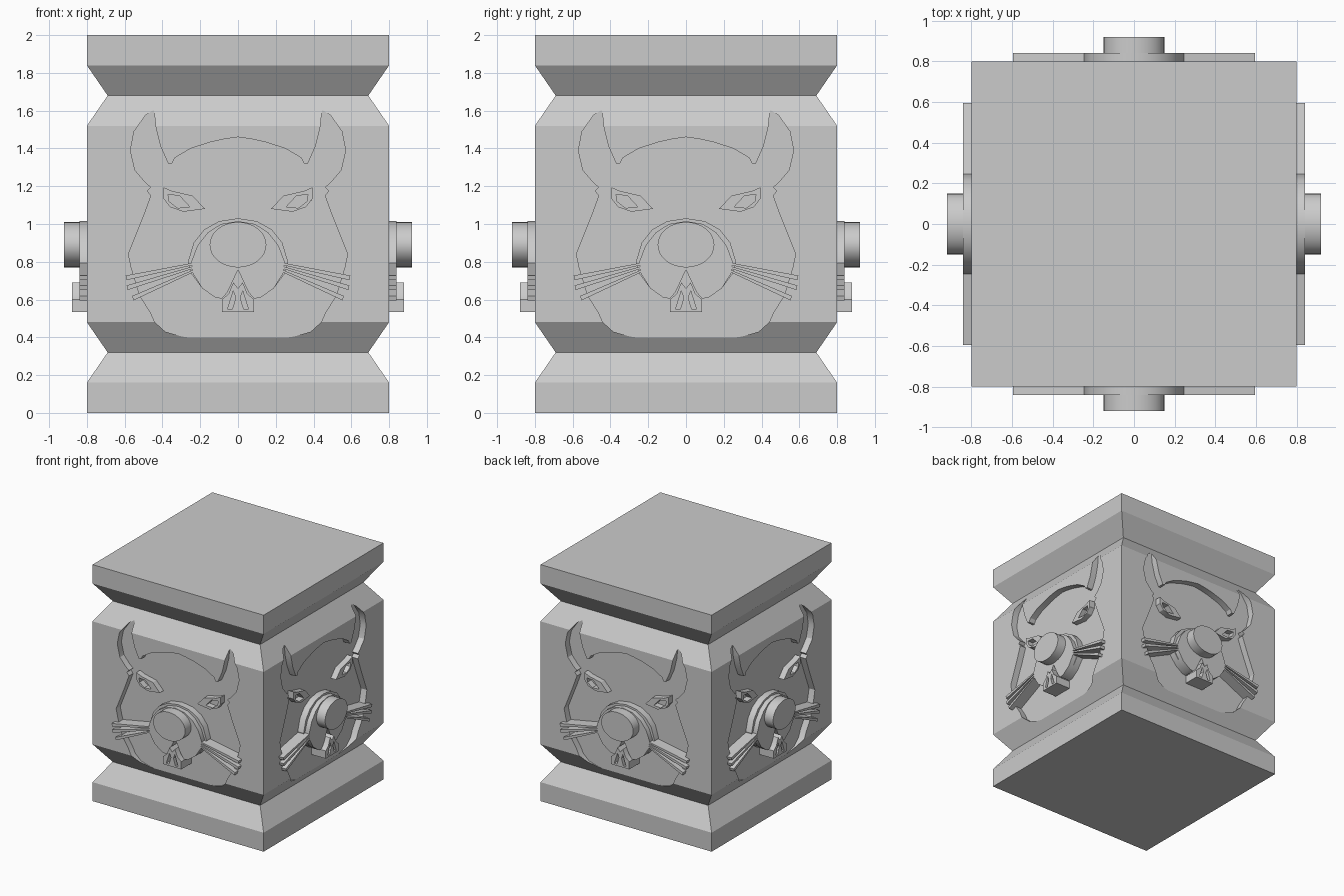
import bpy, bmesh, math
from mathutils import Matrix

cube = bpy.data.objects.get("Cube")
if cube:
    bpy.data.objects.remove(cube, do_unlink=True)

stone = bpy.data.materials.new("grey stone")
stone.use_nodes = True
stone.diffuse_color = (0.6, 0.6, 0.6, 1)
stone.node_tree.nodes["Principled BSDF"].inputs["Base Color"].default_value = (0.6, 0.6, 0.6, 1)

FLOOR = 0.745  # distance of the recessed face from the centre


def add_object(name, mesh):
    obj = bpy.data.objects.new(name, mesh)
    bpy.context.scene.collection.objects.link(obj)
    mesh.materials.clear()
    mesh.materials.append(stone)
    return obj


def flip(points):
    return [(-x, z) for x, z in points]


def symmetric(half):
    """Close a half outline that runs from the top centre to the bottom centre."""
    return half + [(-x, z) for x, z in reversed(half) if x > 0]


def relief(name, outlines, near, far):
    """Extrude outlines between two depths; an outline inside another is a hole."""
    curve = bpy.data.curves.new(name, "CURVE")
    curve.dimensions = "2D"
    curve.fill_mode = "BOTH"
    curve.extrude = (far - near) / 2
    for outline in outlines:
        spline = curve.splines.new("POLY")
        spline.points.add(len(outline) - 1)
        for point, (x, z) in zip(spline.points, outline):
            point.co = (x, z, 0, 1)
        spline.use_cyclic_u = True
    temp = bpy.data.objects.new(name, curve)
    bpy.context.scene.collection.objects.link(temp)
    graph = bpy.context.evaluated_depsgraph_get()
    mesh = bpy.data.meshes.new_from_object(temp.evaluated_get(graph))
    bpy.data.objects.remove(temp, do_unlink=True)
    bm = bmesh.new()
    bm.from_mesh(mesh)
    bmesh.ops.remove_doubles(bm, verts=bm.verts, dist=0.0001)
    bmesh.ops.translate(bm, verts=bm.verts, vec=(0, 0, (near + far) / 2))
    bmesh.ops.rotate(bm, verts=bm.verts, matrix=Matrix.Rotation(math.pi / 2, 3, "X"))
    bmesh.ops.recalc_face_normals(bm, faces=bm.faces)
    bm.to_mesh(mesh)
    bm.free()
    mesh.shade_smooth()
    mesh.set_sharp_from_angle(angle=math.radians(30))
    return mesh


# Square pillar block with two grooves
profile = [(0.8, 0), (0.8, 0.16), (0.69, 0.32), (0.8, 0.48),
           (0.8, 1.52), (0.69, 1.68), (0.8, 1.84), (0.8, 2)]
bm = bmesh.new()
rings = [[bm.verts.new((sx * r, sy * r, z)) for sx, sy in ((-1, -1), (1, -1), (1, 1), (-1, 1))]
         for r, z in profile]
for low, high in zip(rings, rings[1:]):
    for i in range(4):
        j = (i + 1) % 4
        bm.faces.new((low[i], low[j], high[j], high[i]))
bm.faces.new(rings[0][::-1])
bm.faces.new(rings[-1])
block_mesh = bpy.data.meshes.new("pillar_block")
bm.to_mesh(block_mesh)
bm.free()
block = add_object("pillar_block", block_mesh)

# Horned head silhouette, sunk into every side
head = symmetric([
    (0, 1.46), (0.07, 1.45), (0.14, 1.435), (0.25, 1.4), (0.335, 1.35), (0.35, 1.32), (0.37, 1.32),
    (0.41, 1.41), (0.435, 1.51), (0.445, 1.605), (0.49, 1.575), (0.55, 1.49), (0.57, 1.39),
    (0.545, 1.285), (0.49, 1.22), (0.46, 1.195), (0.48, 1.175), (0.46, 1.15), (0.5, 1.04),
    (0.58, 0.84), (0.565, 0.77), (0.52, 0.62), (0.465, 0.535), (0.44, 0.48), (0.385, 0.43),
    (0.3, 0.405), (0.2, 0.39), (0, 0.39)])
cutter_mesh = relief("head_cutter", [head], FLOOR, 1.0)

# Raised facial parts
eye = [(0.395, 1.195), (0.35, 1.175), (0.24, 1.15), (0.175, 1.08),
       (0.29, 1.065), (0.36, 1.09), (0.395, 1.135)]
pupil = [(0.37, 1.155), (0.31, 1.15), (0.255, 1.09), (0.32, 1.085), (0.365, 1.12)]
jaw = [(0.25, 0.74), (0.19, 0.66), (0.12, 0.61), (0.085, 0.605), (0.055, 0.64), (0, 0.757)]
cheeks = symmetric([(0, 1.03), (0.1, 1.015), (0.18, 0.97), (0.235, 0.9), (0.265, 0.8)] + jaw)
muzzle = symmetric([(0, 1.015), (0.09, 1), (0.16, 0.955), (0.215, 0.885), (0.247, 0.8), (0.24, 0.74)] + jaw[1:])
nose = [(0.15 * math.cos(a), 0.89 + 0.12 * math.sin(a))
        for a in (math.tau * i / 32 for i in range(32))]
teeth = symmetric([(0, 0.66), (0.025, 0.69), (0.05, 0.63), (0.085, 0.6), (0.085, 0.535), (0, 0.535)])
tooth_gap = [(0.012, 0.61), (0.025, 0.645), (0.055, 0.55), (0.03, 0.55)]
whiskers = []
for root, tip_x, tip_z in ((0.79, 0.595, 0.715), (0.772, 0.59, 0.663), (0.754, 0.56, 0.607)):
    bar = [(0.23, root + 0.006), (tip_x, tip_z + 0.012),
           (tip_x - 0.006, tip_z - 0.012), (0.23, root - 0.006)]
    whiskers += [bar, flip(bar)]

parts = {
    "eyes": relief("eyes", [eye, pupil, flip(eye), flip(pupil)], FLOOR - 0.01, 0.795),
    "cheeks": relief("cheeks", [cheeks], FLOOR - 0.01, 0.8),
    "muzzle": relief("muzzle", [muzzle], FLOOR, 0.84),
    "nose": relief("nose", [nose], FLOOR, 0.92),
    "teeth": relief("teeth", [teeth, tooth_gap, flip(tooth_gap)], FLOOR - 0.01, 0.88),
    "whiskers": relief("whiskers", whiskers, FLOOR - 0.01, 0.84),
}

# Repeat the face on all four sides
cutters = []
for turn, side in enumerate(("front", "left", "back", "right")):
    spin = Matrix.Rotation(turn * math.pi / 2, 4, "Z")
    cutter = add_object(side + "_head_cutter", cutter_mesh.copy())
    cutter.matrix_world = spin
    cutter.hide_render = True
    cutters.append(cutter)
    cut = block.modifiers.new(side + "_recess", "BOOLEAN")
    cut.operation = "DIFFERENCE"
    cut.solver = "EXACT"
    cut.object = cutter
    for name, mesh in parts.items():
        part = add_object(side + "_" + name, mesh.copy())
        part.matrix_world = spin

# Bake the recesses and drop the cutters
bpy.context.view_layer.update()
graph = bpy.context.evaluated_depsgraph_get()
carved = bpy.data.meshes.new_from_object(block.evaluated_get(graph))
block.modifiers.clear()
block.data = carved
for cutter in cutters:
    bpy.data.objects.remove(cutter, do_unlink=True)
carved.shade_smooth()
carved.set_sharp_from_angle(angle=math.radians(25))
